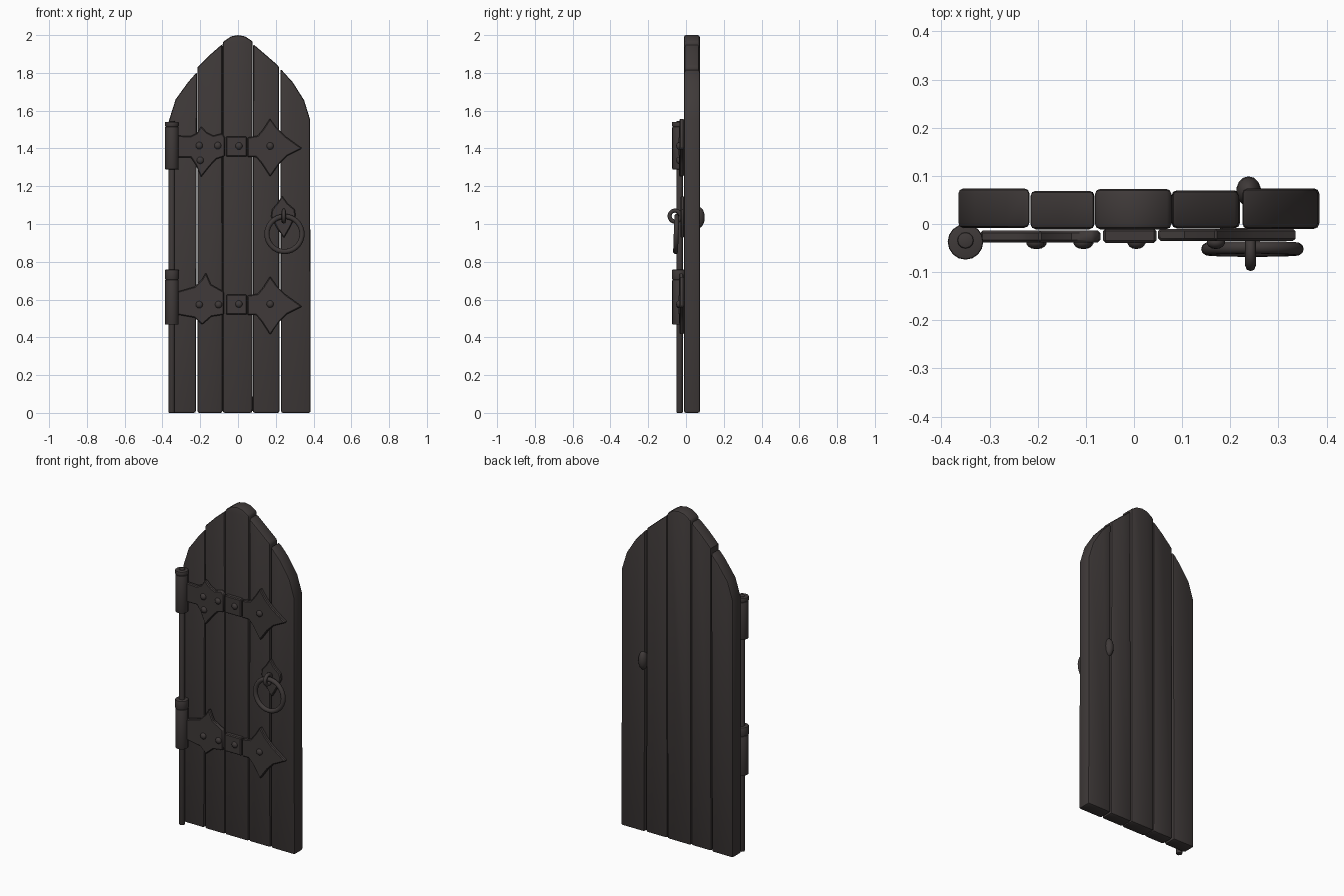
import bpy, bmesh, math
from mathutils import Matrix, Vector

if "Cube" in bpy.data.objects:
    bpy.data.objects.remove(bpy.data.objects["Cube"])

mat = bpy.data.materials.new("dark brown")
mat.diffuse_color = (0.050, 0.042, 0.041, 1)
mat.use_nodes = True
mat.node_tree.nodes["Principled BSDF"].inputs["Base Color"].default_value = mat.diffuse_color


def finish(name, bm, angle=35):
    bmesh.ops.recalc_face_normals(bm, faces=bm.faces)
    me = bpy.data.meshes.new(name)
    bm.to_mesh(me)
    bm.free()
    me.materials.append(mat)
    ob = bpy.data.objects.new(name, me)
    bpy.context.collection.objects.link(ob)
    bpy.ops.object.select_all(action='DESELECT')
    ob.select_set(True)
    bpy.context.view_layer.objects.active = ob
    bpy.ops.object.shade_smooth_by_angle(angle=math.radians(angle))
    return ob


def slab(name, pts, y0, y1, bevel, segments=2):
    """Extrude an x-z outline from y0 to y1 and round its edges."""
    bm = bmesh.new()
    face = bm.faces.new([bm.verts.new((x, y0, z)) for x, z in pts])
    new = bmesh.ops.extrude_face_region(bm, geom=[face])["geom"]
    bmesh.ops.translate(bm, vec=(0, y1 - y0, 0),
                        verts=[v for v in new if isinstance(v, bmesh.types.BMVert)])
    bmesh.ops.recalc_face_normals(bm, faces=bm.faces)
    edges = [e for e in bm.edges if e.calc_face_angle(0) > 0.8]
    bmesh.ops.bevel(bm, geom=edges, offset=bevel, segments=segments,
                    profile=0.5, affect='EDGES', clamp_overlap=True)
    return finish(name, bm)


def cylinder(name, x, y, z0, z1, r, bevel, sides=16):
    bm = bmesh.new()
    bmesh.ops.create_cone(bm, cap_ends=True, segments=sides, radius1=r, radius2=r,
                          depth=z1 - z0, matrix=Matrix.Translation((x, y, (z0 + z1) / 2)))
    rims = [e for e in bm.edges if e.calc_face_angle(0) > 1]
    bmesh.ops.bevel(bm, geom=rims, offset=bevel, segments=2, profile=0.5, affect='EDGES')
    return finish(name, bm)


def ball(name, centre, scale):
    bm = bmesh.new()
    bmesh.ops.create_uvsphere(bm, u_segments=14, v_segments=8, radius=1,
                              matrix=Matrix.Translation(centre) @ Matrix.Diagonal((*scale, 1)))
    return finish(name, bm, 60)


def torus(name, centre, major, minor, rot, n=32, m=10):
    bm = bmesh.new()
    grid = []
    for i in range(n):
        a = 2 * math.pi * i / n
        row = []
        for j in range(m):
            b = 2 * math.pi * j / m
            r = major + minor * math.cos(b)
            p = rot @ Vector((r * math.cos(a), r * math.sin(a), minor * math.sin(b)))
            row.append(bm.verts.new(p + Vector(centre)))
        grid.append(row)
    for i in range(n):
        for j in range(m):
            i2, j2 = (i + 1) % n, (j + 1) % m
            bm.faces.new((grid[i][j], grid[i2][j], grid[i2][j2], grid[i][j2]))
    return finish(name, bm, 60)


# Five planks: bottom left x, bottom right x, arch points left to right, y range
planks = [
    (-0.365, -0.223, [(-0.365, 1.55), (-0.33, 1.66), (-0.265, 1.75), (-0.217, 1.805)], -0.008, 0.074),
    (-0.215, -0.082, [(-0.214, 1.83), (-0.15, 1.894), (-0.083, 1.953)], -0.011, 0.069),
    (-0.081, 0.076, [(-0.081, 1.963), (-0.037, 1.993), (0, 2.0), (0.037, 1.993), (0.078, 1.967)], -0.011, 0.073),
    (0.078, 0.22, [(0.08, 1.953), (0.145, 1.897), (0.217, 1.835)], -0.009, 0.070),
    (0.227, 0.385, [(0.225, 1.822), (0.29, 1.75), (0.35, 1.655), (0.381, 1.555)], -0.010, 0.074),
]
for i, (xl, xr, top, y0, y1) in enumerate(planks):
    slab(f"plank_{i + 1}", [(xr, 0), (xl, 0)] + top, y0, y1, 0.011)

# Hinge rod and barrels with caps
cylinder("hinge_rod", -0.35, -0.034, 0, 1.545, 0.017, 0.004, 12)
for name, z0, zs, z1 in (("upper", 1.289, 1.515, 1.541), ("lower", 0.467, 0.705, 0.759)):
    cylinder(name + "_hinge_barrel", -0.35, -0.037, z0, zs, 0.036, 0.004)
    cylinder(name + "_hinge_cap", -0.35, -0.037, zs, z1, 0.037, 0.005)

# Strap hinges: left leaf, middle link, pointed right leaf, rivets
upper_leaf = [(-0.32, 1.468), (-0.25, 1.465), (-0.22, 1.48), (-0.196, 1.517), (-0.165, 1.485),
              (-0.13, 1.468), (-0.085, 1.48), (-0.07, 1.46), (-0.07, 1.358), (-0.115, 1.343),
              (-0.15, 1.305), (-0.196, 1.247), (-0.225, 1.315), (-0.25, 1.353), (-0.32, 1.353)]
lower_leaf = [(-0.32, 0.642), (-0.23, 0.668), (-0.192, 0.705), (-0.17, 0.743), (-0.143, 0.68),
              (-0.075, 0.642), (-0.075, 0.52), (-0.14, 0.51), (-0.19, 0.467), (-0.23, 0.504),
              (-0.32, 0.52)]
tip = [(0.05, 0.048), (0.105, 0.058), (0.135, 0.095), (0.17, 0.15), (0.205, 0.1), (0.25, 0.055),
       (0.34, -0.01), (0.26, -0.05), (0.22, -0.09), (0.17, -0.16), (0.125, -0.09),
       (0.095, -0.055), (0.05, -0.055)]
for name, c, leaf, rivets in (
        ("upper", 1.41, upper_leaf, [(-0.205, 0.005), (-0.107, 0.005), (-0.2, -0.073)]),
        ("lower", 0.573, lower_leaf, [(-0.205, 0), (-0.103, 0)])):
    slab(name + "_strap_leaf", leaf, -0.038, -0.014, 0.005, 1)
    slab(name + "_strap_link", [(-0.064, c - 0.053), (-0.064, c + 0.053),
                                (0.047, c + 0.053), (0.047, c - 0.053)], -0.039, -0.010, 0.005, 1)
    slab(name + "_strap_tip", [(x, c + z) for x, z in tip], -0.035, -0.010, 0.005, 1)
    for k, (x, dz) in enumerate(rivets + [(0.005, 0.003), (0.17, 0.003)]):
        ball(f"{name}_rivet_{k + 1}", (x, -0.038, c + dz), (0.019, 0.014, 0.019))

# Handle: back plate, staple, ring and inside knob
plate = [(0.233, 1.15), (0.262, 1.11), (0.3, 1.077), (0.305, 1.045), (0.275, 0.98), (0.243, 0.925),
         (0.205, 0.98), (0.175, 1.04), (0.18, 1.077), (0.208, 1.11)]
slab("handle_plate", plate, -0.030, -0.008, 0.005, 1)
torus("handle_staple", (0.242, -0.058, 1.042), 0.029, 0.011, Matrix.Rotation(math.pi / 2, 3, 'Y'), 20, 8)
torus("handle_ring", (0.246, -0.052, 0.947), 0.093, 0.0135, Matrix.Rotation(math.radians(88), 3, 'X'))
ball("inside_knob", (0.238, 0.068, 1.035), (0.026, 0.031, 0.056))
